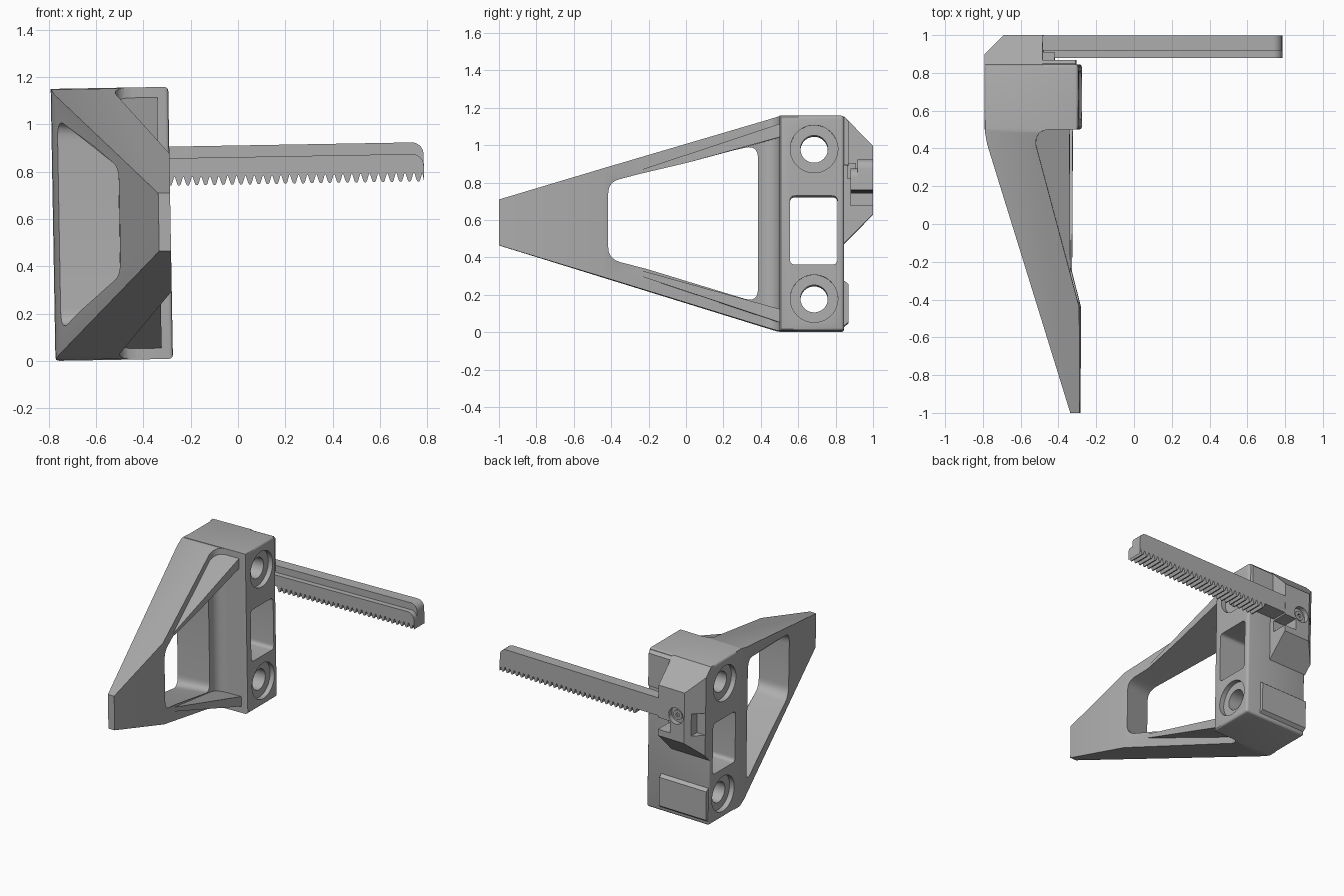
import bpy, bmesh, math
from mathutils import Vector

cube = bpy.data.objects.get("Cube")
if cube:
    bpy.data.objects.remove(cube, do_unlink=True)

grey = bpy.data.materials.new("mid_grey")
grey.use_nodes = True
COLOR = (0.42, 0.42, 0.42, 1)
grey.diffuse_color = COLOR
grey.node_tree.nodes["Principled BSDF"].inputs["Base Color"].default_value = COLOR

MID_Z = 0.59          # mirror height of the bracket
TILT = math.radians(-1)


def finish(name, bm):
    bmesh.ops.recalc_face_normals(bm, faces=bm.faces)
    mesh = bpy.data.meshes.new(name)
    bm.to_mesh(mesh)
    bm.free()
    mesh.materials.append(grey)
    obj = bpy.data.objects.new(name, mesh)
    bpy.context.collection.objects.link(obj)
    return obj


def place(axis, a, p):
    u, v = p
    return {"x": (a, u, v), "y": (u, a, v), "z": (u, v, a)}[axis]


def loft(name, axis, a, pts_a, b, pts_b):
    bm = bmesh.new()
    low = [bm.verts.new(place(axis, a, p)) for p in pts_a]
    high = [bm.verts.new(place(axis, b, p)) for p in pts_b]
    bm.faces.new(low)
    bm.faces.new(high)
    n = len(low)
    for i in range(n):
        j = (i + 1) % n
        bm.faces.new((low[i], low[j], high[j], high[i]))
    return finish(name, bm)


def prism(name, axis, a, b, pts):
    return loft(name, axis, a, pts, b, pts)


def box(name, x, y, z):
    return prism(name, "z", *z, [(x[0], y[0]), (x[1], y[0]), (x[1], y[1]), (x[0], y[1])])


def circle(u, v, r, n=48):
    return [(u + r * math.cos(math.tau * i / n), v + r * math.sin(math.tau * i / n)) for i in range(n)]


def rounded(pts, r, steps=6):
    out = []
    for i, p in enumerate(pts):
        p = Vector(p)
        before = p + (Vector(pts[i - 1]) - p).normalized() * r
        after = p + (Vector(pts[(i + 1) % len(pts)]) - p).normalized() * r
        for k in range(steps + 1):
            t = k / steps
            out.append(tuple(before * (1 - t) ** 2 + p * 2 * t * (1 - t) + after * t * t))
    return out


def combine(obj, other, operation):
    other.hide_render = True
    mod = obj.modifiers.new("bool", "BOOLEAN")
    mod.operation, mod.solver, mod.object = operation, "EXACT", other
    bpy.context.view_layer.objects.active = obj
    bpy.ops.object.modifier_apply(modifier=mod.name)
    bpy.data.objects.remove(other, do_unlink=True)


def bevel(obj, width, rule=lambda c: True, segments=3):
    bm = bmesh.new()
    bm.from_mesh(obj.data)
    edges = [e for e in bm.edges if rule((e.verts[0].co + e.verts[1].co) / 2)]
    bmesh.ops.bevel(bm, geom=edges, offset=width, segments=segments, profile=0.5, affect="EDGES")
    bm.to_mesh(obj.data)
    bm.free()


# Tapered arm: slanted slab seen from above, trimmed by its side outline
fillet = [(-0.5, 0.42), (-0.497, 0.455), (-0.482, 0.481), (-0.46, 0.495), (-0.43, 0.5)]
arm = prism("support_arm", "z", -0.1, 1.3,
            [(-0.77, 0.55), (-0.77, 0.49), (-0.757, 0.42), (-0.325, -1), (-0.275, -1), (-0.275, -0.44)]
            + fillet + [(-0.43, 0.55)])
trim = prism("arm_outline", "x", -1, 0,
             [(-1, 0.47), (0.49, 0.017), (0.56, 0.017), (0.56, 1.161), (0.49, 1.161), (-1, 0.715)])
combine(arm, trim, "INTERSECT")

# Stiffening flanges along the upper and lower edges
flange = [(-0.27, 0.835), (0.52, 1.055), (0.52, 1.127), (-0.27, 0.865)]
for side in (1, -1):
    pts = [(y, MID_Z + side * (z - MID_Z)) for y, z in flange]
    combine(arm, prism("flange", "x", -0.53, -0.322, pts), "UNION")

# Arm window, flaring towards the outer face
inner = [(-0.4, 0.8), (-0.4, 0.41), (0.385, 0.195), (0.385, 0.985)]
outer = [(-0.53, 0.86), (-0.53, 0.33), (0.385, 0.135), (0.385, 1.045)]
combine(arm, loft("window_cut", "x", -0.2, rounded(inner, 0.06), -0.85, rounded(outer, 0.09)), "DIFFERENCE")

# Mounting block
block = box("mounting_block", (-0.772, -0.275), (0.5, 0.845), (0.0135, 1.164))
bevel(block, 0.016, lambda c: c.y > 0.6 or c.x > -0.3)
for z in (0.185, 0.985):
    combine(block, prism("bolt_hole", "x", -1, 0, circle(0.685, z, 0.073)), "DIFFERENCE")
    for x in (-0.8, -0.31):
        combine(block, prism("counterbore", "x", x, x + 0.065, circle(0.685, z, 0.127)), "DIFFERENCE")
slot = rounded([(0.555, 0.367), (0.81, 0.367), (0.81, 0.735), (0.555, 0.735)], 0.03)
combine(block, prism("block_slot", "x", -1, 0, slot), "DIFFERENCE")

# Thin pads on the back of the block
lower_pad = prism("lower_back_pad", "x", -0.765, -0.39,
                  [(0.83, 0.03), (0.868, 0.06), (0.868, 0.265), (0.83, 0.295)])
upper_pad = prism("upper_back_pad", "x", -0.47, -0.29,
                  [(0.83, 1.155), (0.85, 1.155), (0.868, 1.135), (0.868, 0.9), (0.83, 0.9)])

# Housing that holds the rack
housing = prism("rack_housing", "x", -0.772, -0.465,
                [(0.82, 1.163), (0.845, 1.163), (1, 1.005), (1, 0.64), (0.845, 0.485), (0.82, 0.485)])
corner = prism("housing_outline", "z", 0, 2,
               [(-0.78, 0.8), (-0.4, 0.8), (-0.4, 1.1), (-0.672, 1.1), (-0.672, 1), (-0.772, 0.9), (-0.78, 0.89)])
combine(housing, corner, "INTERSECT")
combine(housing, box("side_notch", (-0.9, -0.705), (0.9, 1.1), (0.69, 0.85)), "DIFFERENCE")
combine(housing, box("tooth_channel", (-0.56, -0.4), (0.88, 1.1), (0.685, 0.77)), "DIFFERENCE")
combine(housing, prism("screw_recess", "y", 0.965, 1.1, circle(-0.605, 0.82, 0.058, 32)), "DIFFERENCE")
screw = prism("screw_head", "y", 0.95, 0.98, circle(-0.605, 0.82, 0.034, 32))
combine(screw, prism("hex_socket", "y", 0.965, 1.1, circle(-0.605, 0.82, 0.016, 6)), "DIFFERENCE")


# Toothed rack: tall back bar and lower front lip with the same teeth
def rack_profile(top):
    pitch, base, tip = 0.0375, 0.782, 0.746
    pts = [(-0.55, top), (-0.55, base), (-0.3, base)]
    for i in range(29):
        x = -0.2925 + i * pitch
        pts += [(x + pitch * f, z) for f, z in
                ((0.05, base), (0.3, tip + 0.006), (0.4, tip), (0.6, tip), (0.7, tip + 0.006), (0.95, base))]
    pts.append((0.8, tip))
    r = 0.05
    pts += [(0.8 - r + r * math.cos(a * math.pi / 12), top - r + r * math.sin(a * math.pi / 12))
            for a in range(7)]
    return pts


rack = prism("rack_bar", "y", 0.918, 0.999, rack_profile(0.911))
lip = prism("rack_front_lip", "y", 0.88, 0.92, rack_profile(0.862))
clip = box("rack_clip", (-0.48, -0.405), (0.86, 0.91), (0.83, 0.912))

# Shared shading and slight lean
bpy.ops.object.select_all(action="DESELECT")
for obj in (arm, block, lower_pad, upper_pad, housing, screw, rack, lip, clip):
    obj.rotation_euler = (0, TILT, 0)
    obj.select_set(True)
bpy.context.view_layer.objects.active = arm
bpy.ops.object.shade_smooth_by_angle(angle=math.radians(30))
